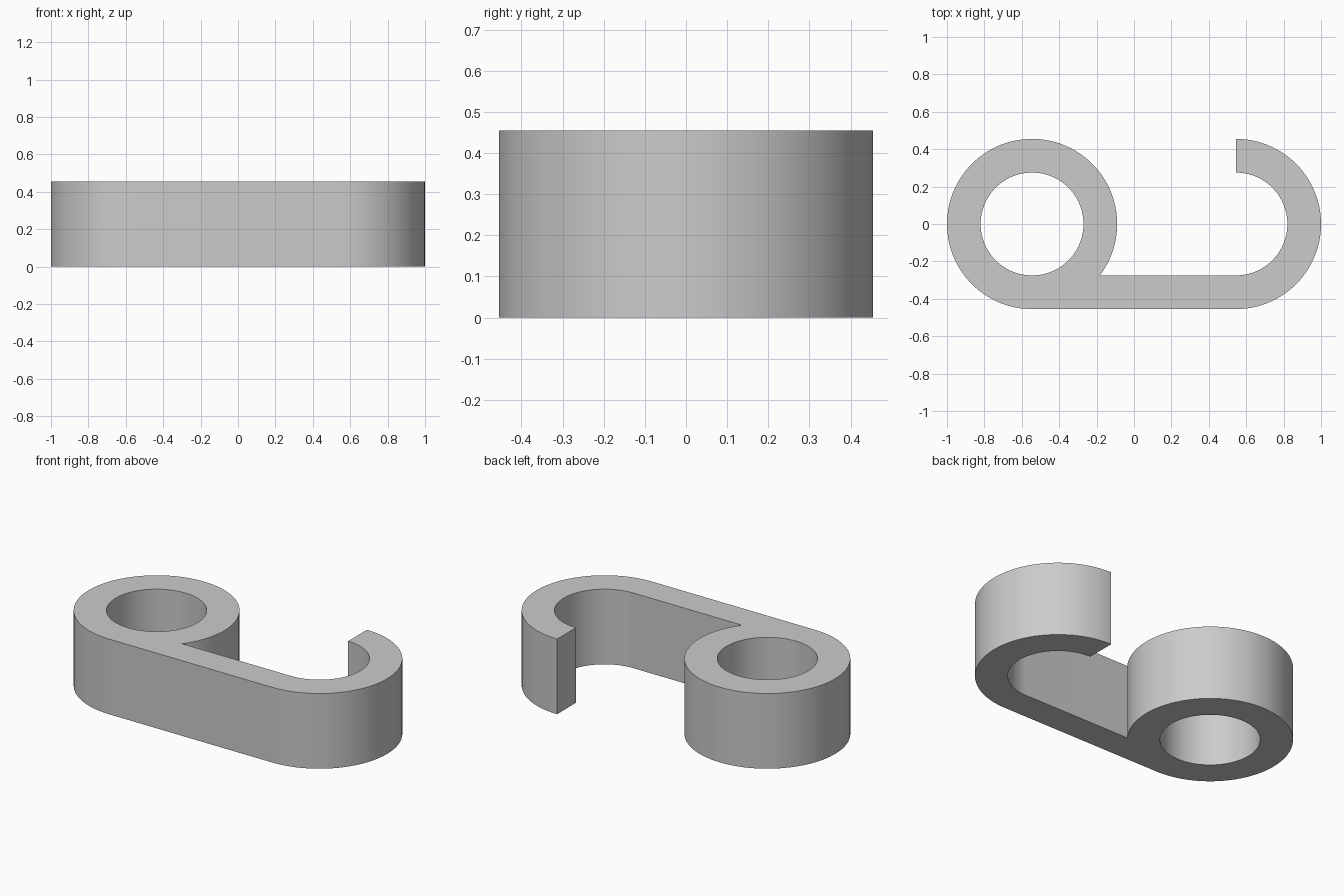
import bpy
import bmesh
from math import asin, sqrt, sin, cos, pi, radians

cube = bpy.data.objects.get("Cube")
if cube:
    bpy.data.objects.remove(cube, do_unlink=True)

OUTER, INNER = 0.455, 0.275   # radii shared by the ring and the hook
CENTRE = 0.545                # distance of both centres from x = 0
HEIGHT = 0.455


def arc(cx, radius, start, end, steps):
    """Points along an arc centred on (cx, 0)."""
    angles = [start + (end - start) * i / steps for i in range(steps + 1)]
    return [(cx + radius * cos(a), radius * sin(a)) for a in angles]


def add_loop(bm, points):
    """Closed loop of edges on the ground plane."""
    verts = [bm.verts.new((x, y, 0)) for x, y in points]
    return [bm.edges.new((v, verts[i - 1])) for i, v in enumerate(verts)]


# Outline: ring, straight bar, then the open hook and back along its inside
junction = -asin(INNER / OUTER)
outline = arc(-CENTRE, OUTER, junction, 1.5 * pi, 80)
outline += arc(CENTRE, OUTER, -pi / 2, pi / 2, 48)
outline += arc(CENTRE, INNER, pi / 2, -pi / 2, 48)
hole = arc(-CENTRE, INNER, 0, 2 * pi, 96)[:-1]

# Fill the profile around the hole and extrude it upward
bm = bmesh.new()
edges = add_loop(bm, outline) + add_loop(bm, hole)
bmesh.ops.triangle_fill(bm, use_beauty=True, use_dissolve=False, edges=edges)
result = bmesh.ops.extrude_face_region(bm, geom=bm.faces[:], use_keep_orig=True)
top = [g for g in result["geom"] if isinstance(g, bmesh.types.BMVert)]
bmesh.ops.translate(bm, verts=top, vec=(0, 0, HEIGHT))
bmesh.ops.recalc_face_normals(bm, faces=bm.faces[:])
mesh = bpy.data.meshes.new("ring_hook")
bm.to_mesh(mesh)
bm.free()

# Plain grey material
grey = bpy.data.materials.new("light_grey")
grey.use_nodes = True
colour = (0.6, 0.6, 0.6, 1)
grey.diffuse_color = colour
grey.node_tree.nodes["Principled BSDF"].inputs["Base Color"].default_value = colour
mesh.materials.append(grey)

hook = bpy.data.objects.new("ring_hook", mesh)
bpy.context.collection.objects.link(hook)
for other in bpy.context.selected_objects:
    other.select_set(False)
bpy.context.view_layer.objects.active = hook
hook.select_set(True)
bpy.ops.object.shade_smooth_by_angle(angle=radians(30))
